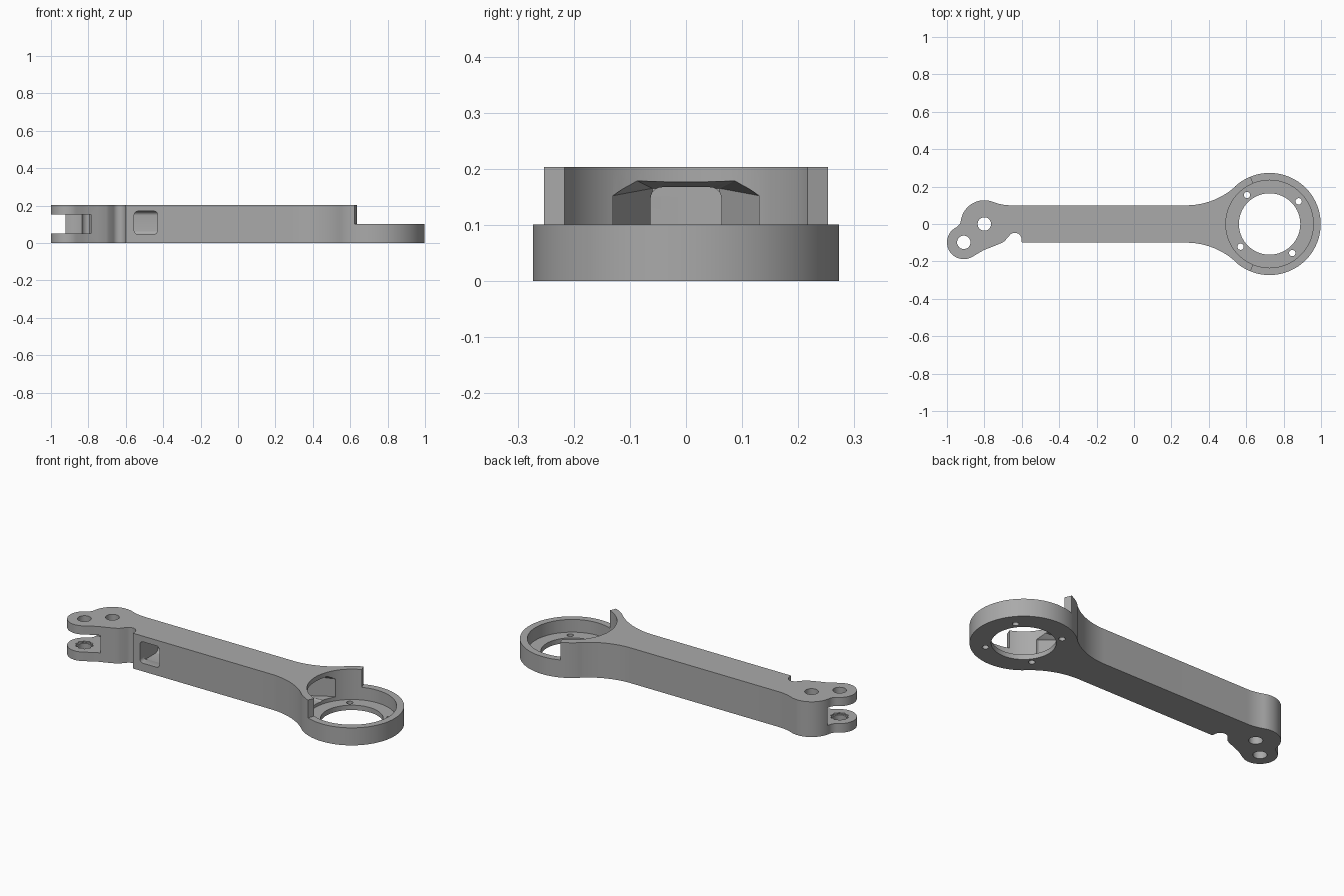
import bpy, bmesh
from math import sin, cos, radians, tau

cube = bpy.data.objects.get("Cube")
if cube:
    bpy.data.objects.remove(cube)

TOP, RING_TOP, FLOOR = 0.203, 0.101, 0.028
RING = (0.725, 0)
HUMP = (-0.8, 0)
FORK = (-0.91, -0.098)


def arc(centre, r, start, end, n=24):
    angles = [radians(start + (end - start) * i / n) for i in range(n + 1)]
    return [(centre[0] + r * cos(a), centre[1] + r * sin(a)) for a in angles]


def circle(centre, r, n=64):
    return arc(centre, r, 0, 360, n)[:-1]


def rounded_rect(a0, a1, b0, b1, r):
    return (arc((a1 - r, b1 - r), r, 0, 90, 6) + arc((a0 + r, b1 - r), r, 90, 180, 6)
            + arc((a0 + r, b0 + r), r, 180, 270, 6) + arc((a1 - r, b0 + r), r, 270, 360, 6))


def make_object(name, bm):
    bmesh.ops.recalc_face_normals(bm, faces=bm.faces)
    mesh = bpy.data.meshes.new(name)
    bm.to_mesh(mesh)
    bm.free()
    ob = bpy.data.objects.new(name, mesh)
    bpy.context.collection.objects.link(ob)
    return ob


def prism(name, pts, lo, hi, axis="z"):
    place = {"z": lambda a, b, h: (a, b, h),
             "y": lambda a, b, h: (a, h, b),
             "x": lambda a, b, h: (h, a, b)}[axis]
    bm = bmesh.new()
    ends = [[bm.verts.new(place(a, b, h)) for a, b in pts] for h in (lo, hi)]
    bm.faces.new(ends[0])
    bm.faces.new(ends[1])
    for i in range(len(pts)):
        j = (i + 1) % len(pts)
        bm.faces.new((ends[0][i], ends[0][j], ends[1][j], ends[1][i]))
    return make_object(name, bm)


def cut(body, cutter):
    cutter.hide_render = True
    mod = body.modifiers.new(cutter.name, "BOOLEAN")
    mod.operation, mod.solver, mod.object = "DIFFERENCE", "EXACT", cutter
    bpy.context.view_layer.objects.active = body
    bpy.ops.object.modifier_apply(modifier=mod.name)
    bpy.data.objects.remove(cutter)


# Arm outline: flares into the ring, then hump, fork tip and small notch
outline = arc((0.28, -0.491), 0.391, 90, 47.7)
outline += arc(RING, 0.273, -132.3, 132.3, 80)[1:]
outline += arc((0.28, 0.491), 0.391, -47.7, -90)[1:]
outline += arc((-0.66, 0.35), 0.25, -90, -111.8, 10)
outline += arc(HUMP, 0.127, 68.2, 171.6)[1:]
outline += arc((-0.975, 0.026), 0.05, 351.6, 297.7, 8)[1:]
outline += arc(FORK, 0.09, 117.7, 300)[1:]
outline += [(-0.83, -0.155), (-0.8, -0.138), (-0.75, -0.119), (-0.705, -0.1),
            (-0.69, -0.09), (-0.675, -0.071)]
outline += arc((-0.637, -0.083), 0.036, 150, 0, 12) + [(-0.6, -0.1)]
arm = prism("linkage_arm", outline, 0, TOP)

# Ring end: lowered rim, stepped bore and four screw holes
cut(arm, prism("rim_step", [RING] + arc(RING, 0.5, -112, 112, 16), RING_TOP, 0.4))
cut(arm, prism("bore", circle(RING, 0.234, 96), FLOOR, 0.4))
cut(arm, prism("centre_hole", circle(RING, 0.164, 96), -0.1, 0.4))
for k in range(4):
    spot = arc(RING, 0.197, 38 + 90 * k, 360, 1)[0]
    cut(arm, prism("screw_hole", circle(spot, 0.017, 20), -0.1, 0.4))

# Fork end: rounded slot, pin holes and a shallow toothed recess
cut(arm, prism("fork_slot", circle(FORK, 0.13), 0.052, 0.153))
for spot in (HUMP, FORK):
    cut(arm, prism("pin_hole", circle(spot, 0.036, 32), -0.1, 0.4))
teeth = []
for i in range(20):
    r = 0.05 if i % 2 else 0.041
    teeth.append((FORK[0] + r * cos(tau * i / 20), FORK[1] + r * sin(tau * i / 20)))
cut(arm, prism("toothed_recess", teeth, 0.044, 0.1))

# Hollow channel with a side window and a funnel opening into the bore
cut(arm, prism("channel", rounded_rect(-0.063, 0.063, 0.045, 0.167, 0.02), -0.555, 0.6, "x"))
cut(arm, prism("side_window", rounded_rect(-0.555, -0.43, 0.047, 0.17, 0.02), -0.3, 0, "y"))
bm = bmesh.new()
for s in (-1, 1):
    for p in ((0.4, 0.06, 0.05), (0.4, 0.06, 0.165), (0.52, 0.09, 0.18),
              (0.52, 0.13, 0.152), (0.52, 0.13, 0.05), (0.6, 0.09, 0.18),
              (0.6, 0.13, 0.152), (0.6, 0.13, 0.05)):
        bm.verts.new((p[0], s * p[1], p[2]))
bmesh.ops.convex_hull(bm, input=bm.verts)
cut(arm, make_object("funnel", bm))

# One plain grey
grey = bpy.data.materials.new("plain_grey")
grey.use_nodes = True
colour = (0.4, 0.4, 0.4, 1)
grey.diffuse_color = colour
grey.node_tree.nodes["Principled BSDF"].inputs["Base Color"].default_value = colour
arm.data.materials.clear()
arm.data.materials.append(grey)
for face in arm.data.polygons:
    face.material_index = 0

bpy.ops.object.select_all(action="DESELECT")
arm.select_set(True)
bpy.context.view_layer.objects.active = arm
bpy.ops.object.shade_smooth_by_angle(angle=radians(30))
